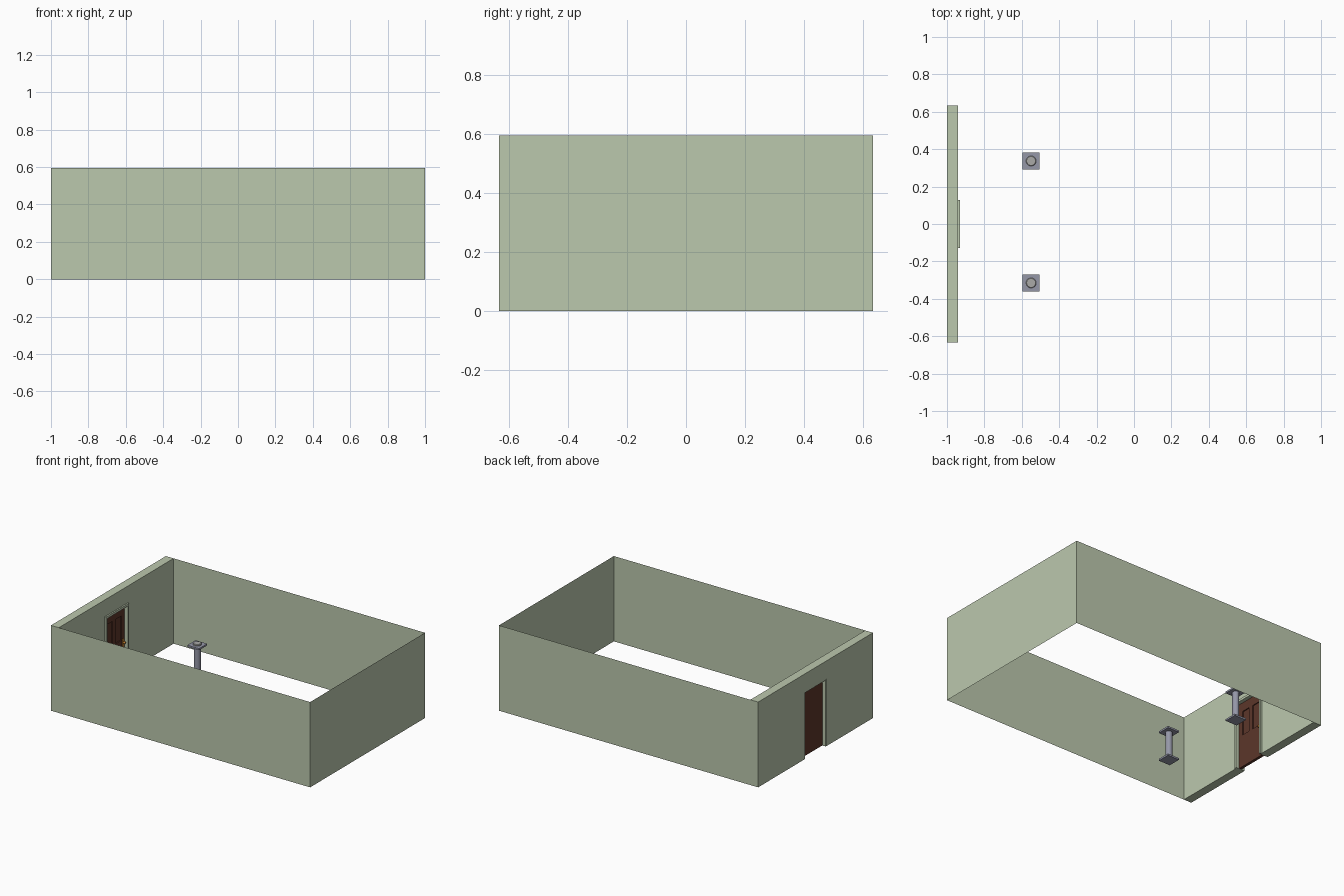
import bpy, bmesh, math
from mathutils import Matrix, Vector

if "Cube" in bpy.data.objects:
    bpy.data.objects.remove(bpy.data.objects["Cube"])


def material(name, r, g, b):
    m = bpy.data.materials.new(name)
    m.diffuse_color = (r, g, b, 1)
    m.use_nodes = True
    m.node_tree.nodes["Principled BSDF"].inputs["Base Color"].default_value = m.diffuse_color
    return m


WALL = material("wall_green", 0.50, 0.58, 0.42)
DOOR = material("door_brown", 0.107, 0.037, 0.023)
BRASS = material("brass", 0.55, 0.22, 0.03)
STONE = material("stone", 0.30, 0.31, 0.39)
CAP = material("cap_grey", 0.40, 0.40, 0.39)


def finish(name, bm, mat):
    mesh = bpy.data.meshes.new(name)
    bm.to_mesh(mesh)
    bm.free()
    mesh.materials.append(mat)
    ob = bpy.data.objects.new(name, mesh)
    bpy.context.collection.objects.link(ob)
    return ob


def add_box(bm, x0, x1, y0, y1, z0, z1):
    size = Vector((x1 - x0, y1 - y0, z1 - z0))
    mid = Vector((x0 + x1, y0 + y1, z0 + z1)) / 2
    bmesh.ops.create_cube(bm, size=1, matrix=Matrix.Translation(mid) @ Matrix.Diagonal((*size, 1)))


def boxes(name, mat, *dims):
    bm = bmesh.new()
    for d in dims:
        add_box(bm, *d)
    return finish(name, bm, mat)


def extrude_x(name, mat, profile, x0, x1):
    bm = bmesh.new()
    face = bm.faces.new([bm.verts.new((x0, y, z)) for y, z in profile])
    new = bmesh.ops.extrude_face_region(bm, geom=[face], use_keep_orig=True)["geom"]
    bmesh.ops.translate(bm, vec=(x1 - x0, 0, 0), verts=[v for v in new if isinstance(v, bmesh.types.BMVert)])
    bmesh.ops.recalc_face_normals(bm, faces=bm.faces)
    return finish(name, bm, mat)


def arch(half_out, top_out, half_in, top_in):
    return [(-half_out, 0), (-half_in, 0), (-half_in, top_in), (half_in, top_in),
            (half_in, 0), (half_out, 0), (half_out, top_out), (-half_out, top_out)]


def lathe(name, mat, profile, loc, sides=24):
    bm = bmesh.new()
    rings = [[bm.verts.new((loc[0] + r * math.cos(math.tau * i / sides),
                            loc[1] + r * math.sin(math.tau * i / sides), loc[2] + z))
              for i in range(sides)] for r, z in profile]
    for a, b in zip(rings, rings[1:]):
        for i in range(sides):
            j = (i + 1) % sides
            bm.faces.new((a[i], a[j], b[j], b[i]))
    bm.faces.new(rings[0][::-1])
    bm.faces.new(rings[-1])
    ob = finish(name, bm, mat)
    bpy.context.view_layer.objects.active = ob
    ob.select_set(True)
    bpy.ops.object.shade_smooth_by_angle(angle=math.radians(40))
    ob.select_set(False)
    return ob


H, W = 0.595, 0.633

# Thin walls: front, right and back, one open sheet each
for name, (a, b) in {"front_wall": ((-1, -W), (1, -W)),
                     "right_wall": ((1, -W), (1, W)),
                     "back_wall": ((1, W), (-1, W))}.items():
    bm = bmesh.new()
    bm.faces.new([bm.verts.new((*p, z)) for p, z in ((a, 0), (b, 0), (b, H), (a, H))])
    finish(name, bm, WALL)

# Thick left wall with a doorway, and the door frame standing proud inside
extrude_x("left_wall", WALL, arch(W, H, 0.119, 0.47), -1, -0.94)
extrude_x("door_frame", WALL, arch(0.127, 0.478, 0.113, 0.462), -0.999, -0.93)

# Door: core slab with stiles and rails around two upper panels
boxes("door", DOOR,
      (-0.975, -0.963, -0.113, 0.113, 0.002, 0.462),
      (-0.963, -0.956, -0.113, 0.113, 0.002, 0.23),
      (-0.963, -0.956, -0.113, 0.113, 0.40, 0.462),
      (-0.963, -0.956, -0.113, -0.08, 0.23, 0.40),
      (-0.963, -0.956, -0.018, 0.018, 0.23, 0.40),
      (-0.963, -0.956, 0.08, 0.113, 0.23, 0.40))

# Door handle: plate and round knob
boxes("handle_plate", BRASS, (-0.956, -0.953, 0.087, 0.103, 0.18, 0.235))
bm = bmesh.new()
bmesh.ops.create_uvsphere(bm, u_segments=16, v_segments=10, radius=0.009,
                          matrix=Matrix.Translation((-0.943, 0.095, 0.212)))
for f in bm.faces:
    f.smooth = True
finish("handle_knob", bm, BRASS)
boxes("handle_stem", BRASS, (-0.954, -0.945, 0.092, 0.098, 0.209, 0.215))

# Two pedestals: square foot, round shaft, square top, round cap
for side, y in (("near", -0.315), ("far", 0.337)):
    x = -0.55
    boxes(side + "_pedestal_foot", STONE, (x - 0.045, x + 0.045, y - 0.045, y + 0.045, 0, 0.012))
    lathe(side + "_pedestal_shaft", STONE, [(0.022, 0.012), (0.022, 0.2)], (x, y, 0))
    boxes(side + "_pedestal_top", STONE, (x - 0.045, x + 0.045, y - 0.045, y + 0.045, 0.2, 0.212))
    lathe(side + "_pedestal_cap", CAP, [(0.027, 0.212), (0.027, 0.22), (0.024, 0.223)], (x, y, 0))
